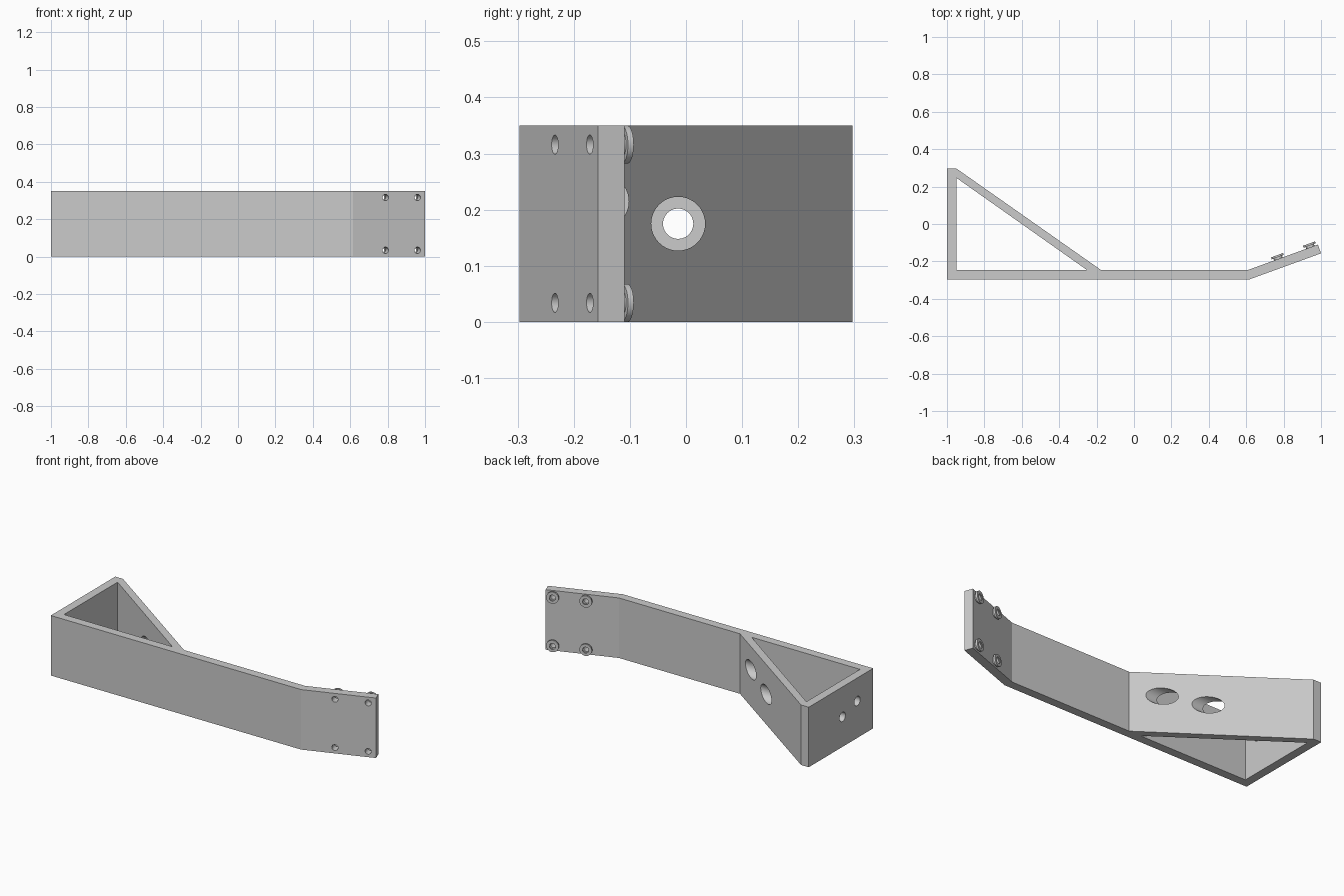
import bpy, bmesh, math
from mathutils import Matrix, Vector

if "Cube" in bpy.data.objects:
    bpy.data.objects.remove(bpy.data.objects["Cube"])

HEIGHT, WALL, BEND = 0.35, 0.05, math.radians(20)
FRONT, BACK, END = -0.297, 0.297, -1.0
INNER = FRONT + WALL

grey = bpy.data.materials.new("plain grey")
grey.use_nodes = True
grey.diffuse_color = (0.6, 0.6, 0.6, 1)
grey.node_tree.nodes["Principled BSDF"].inputs["Base Color"].default_value = (0.6, 0.6, 0.6, 1)


def finish(name, bm):
    bmesh.ops.recalc_face_normals(bm, faces=bm.faces)
    mesh = bpy.data.meshes.new(name)
    bm.to_mesh(mesh)
    bm.free()
    mesh.materials.append(grey)
    obj = bpy.data.objects.new(name, mesh)
    bpy.context.collection.objects.link(obj)
    return obj


def prism(name, outline, low, high):
    bm = bmesh.new()
    face = bm.faces.new([bm.verts.new((x, y, low)) for x, y in outline])
    top = bmesh.ops.extrude_face_region(bm, geom=[face])["geom"]
    bmesh.ops.translate(bm, vec=(0, 0, high - low),
                        verts=[v for v in top if isinstance(v, bmesh.types.BMVert)])
    return finish(name, bm)


def rod(name, start, end, radius):
    start, end = Vector(start), Vector(end)
    axis = end - start
    bm = bmesh.new()
    bmesh.ops.create_cone(bm, cap_ends=True, segments=40, radius1=radius, radius2=radius,
                          depth=axis.length,
                          matrix=Matrix.Translation((start + end) / 2)
                          @ axis.to_track_quat("Z", "Y").to_matrix().to_4x4())
    return finish(name, bm)


def cut(target, cutter):
    cutter.hide_render = True
    mod = target.modifiers.new("cut", "BOOLEAN")
    mod.operation, mod.solver, mod.object = "DIFFERENCE", "EXACT", cutter
    bpy.context.view_layer.objects.active = target
    bpy.ops.object.modifier_apply(modifier=mod.name)
    bpy.data.objects.remove(cutter)


def smooth(obj):
    bpy.ops.object.select_all(action="DESELECT")
    obj.select_set(True)
    bpy.context.view_layer.objects.active = obj
    bpy.ops.object.shade_smooth_by_angle(angle=math.radians(15))


# Bent bar with a triangular brace, as one extruded outline
bend = Vector((0.615, FRONT))
along = Vector((math.cos(BEND), math.sin(BEND)))
normal = Vector((-along.y, along.x))
tip = bend + along * ((1 - bend.x) / along.x)
inner_bend = bend + Vector((-WALL * math.tan(BEND / 2), WALL))
bracket = prism("bracket", [(END, FRONT), bend, tip, tip + normal * WALL, inner_bend,
                            (-0.175, INNER), (END + WALL, BACK), (END, BACK)], 0, HEIGHT)
inside = END + WALL
cut(bracket, prism("triangle_cutter",
                   [(inside, INNER), (-0.25, INNER), (inside, 0.247)], -0.1, HEIGHT + 0.1))

# Screw holes in the end plate, with wider access holes in the brace
for y, z in ((-0.014, 0.175), (-0.15, 0.215)):
    cut(bracket, rod("screw_cutter", (END - 0.1, y, z), (inside + 0.02, y, z), 0.027))
    cut(bracket, rod("access_cutter", (inside + 0.04, y, z), (0.2, y, z), 0.048))

# Flanged eyelets around the four holes of the angled plate
PROFILE = [(0.017, 0), (0.024, 0), (0.024, 0.01), (0.034, 0.01), (0.034, 0.021), (0.017, 0.021)]
for column, x in (("inner", 0.789), ("outer", 0.96)):
    for row, z in (("lower", 0.034), ("upper", 0.316)):
        foot = bend + along * ((x - bend.x) / along.x)
        point = lambda d: (foot + normal * d).to_3d() + Vector((0, 0, z))
        cut(bracket, rod("hole_cutter", point(-0.1), point(0.2), 0.017))
        bm = bmesh.new()
        ring = [bm.verts.new((r, 0, h)) for r, h in PROFILE]
        edges = [bm.edges.new((a, b)) for a, b in zip(ring, ring[1:])]
        bmesh.ops.spin(bm, geom=ring + edges, cent=(0, 0, 0), axis=(0, 0, 1),
                       angle=math.tau, steps=40, use_merge=True)
        bmesh.ops.remove_doubles(bm, verts=bm.verts, dist=0.0001)
        eyelet = finish(f"{row}_{column}_eyelet", bm)
        turn = normal.to_3d().to_track_quat("Z", "Y").to_matrix().to_4x4()
        eyelet.data.transform(Matrix.Translation(point(WALL)) @ turn)
        smooth(eyelet)
smooth(bracket)
